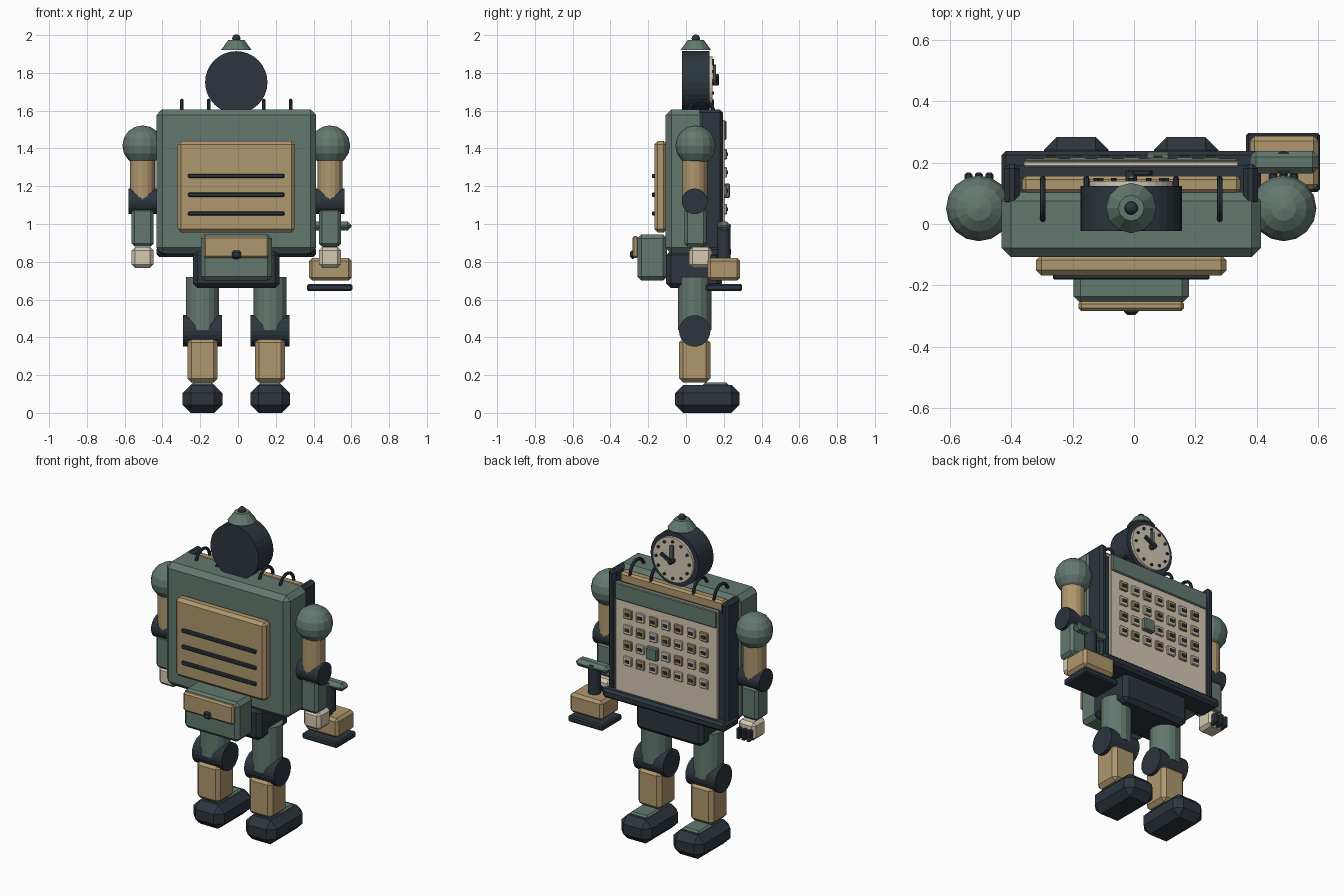
import bpy, bmesh
from math import pi, sin, cos, radians
from mathutils import Matrix, Vector

if "Cube" in bpy.data.objects:
    bpy.data.objects.remove(bpy.data.objects["Cube"])

CX = -0.009   # symmetry plane of the body
CY = 0.046    # depth of the limb axis


def material(name, rgb):
    m = bpy.data.materials.new(name)
    m.diffuse_color = (*rgb, 1)
    m.use_nodes = True
    m.node_tree.nodes["Principled BSDF"].inputs["Base Color"].default_value = m.diffuse_color
    return m


GREEN = material("sage_green", (0.125, 0.19, 0.16))
TAN = material("tan", (0.43, 0.31, 0.155))
DARK = material("dark_slate", (0.025, 0.036, 0.048))
CREAM = material("cream", (0.66, 0.58, 0.45))


def finish(name, bm, mat):
    bmesh.ops.recalc_face_normals(bm, faces=bm.faces[:])
    me = bpy.data.meshes.new(name)
    bm.to_mesh(me)
    bm.free()
    me.materials.append(mat)
    ob = bpy.data.objects.new(name, me)
    bpy.context.collection.objects.link(ob)
    return ob


def box(name, x, y, z, mat, bevel=0.0):
    """Chamfered box from (min, max) pairs; x is relative to the symmetry plane."""
    bm = bmesh.new()
    bmesh.ops.create_cube(bm, size=1)
    for v in bm.verts:
        v.co = [lo + (c + 0.5) * (hi - lo) for c, (lo, hi) in zip(v.co, (x, y, z))]
        v.co.x += CX
    if bevel:
        bmesh.ops.bevel(bm, geom=bm.edges[:], offset=bevel, segments=1, affect='EDGES')
    return finish(name, bm, mat)


def cyl(name, center, r, length, axis, mat, seg=24, r2=None):
    bm = bmesh.new()
    bmesh.ops.create_cone(bm, cap_ends=True, segments=seg, radius1=r,
                          radius2=r if r2 is None else r2, depth=length)
    rot = {'x': Matrix.Rotation(pi / 2, 4, 'Y'), 'y': Matrix.Rotation(-pi / 2, 4, 'X'),
           'z': Matrix.Identity(4)}[axis]
    bm.transform(Matrix.Translation(Vector(center) + Vector((CX, 0, 0))) @ rot)
    return finish(name, bm, mat)


def ball(name, center, r, mat, u=16, v=8):
    bm = bmesh.new()
    bmesh.ops.create_uvsphere(bm, u_segments=u, v_segments=v, radius=r)
    bm.transform(Matrix.Translation(Vector(center) + Vector((CX, 0, 0))))
    return finish(name, bm, mat)


def around(c, half):
    return (c - half, c + half)


# torso and pelvis
box("torso", (-0.422, 0.422), (-0.108, 0.105), (0.845, 1.607), GREEN, 0.03)
box("pelvis", (-0.23, 0.23), (-0.105, 0.19), (0.66, 0.86), DARK, 0.025)

# back panel with vent bars
box("back_panel", (-0.31, 0.31), (-0.168, -0.1), (0.955, 1.44), TAN, 0.018)
for i, z in enumerate((1.055, 1.155, 1.255)):
    box(f"vent_bar_{i}", (-0.255, 0.255), (-0.181, -0.16), around(z, 0.011), DARK, 0.005)

# rear pouch
box("pouch", (-0.188, 0.188), (-0.258, -0.1), (0.70, 0.945), GREEN, 0.022)
box("pouch_flap", (-0.172, 0.172), (-0.284, -0.25), (0.82, 0.937), TAN, 0.01)
box("pouch_clasp", (-0.024, 0.024), (-0.296, -0.27), (0.815, 0.86), DARK, 0.01)

# calendar board
box("paper_stack", (-0.355, 0.355), (0.10, 0.157), (0.87, 1.59), TAN, 0.012)
box("calendar_backing", (-0.375, 0.375), (0.15, 0.19), (0.86, 1.535), DARK)
box("calendar_page", (-0.35, 0.35), (0.186, 0.205), (0.875, 1.55), CREAM, 0.004)
box("calendar_header", (-0.348, 0.348), (0.2, 0.214), (1.445, 1.548), GREEN, 0.005)
box("calendar_tray", (-0.422, 0.422), (0.09, 0.238), (0.825, 0.88), DARK, 0.014)
for s in (-1, 1):
    box("calendar_post", around(s * 0.388, 0.024), (0.057, 0.196), (0.84, 1.605), DARK, 0.016)

# day tiles with a small mark each, one raised green day
for r in range(4):
    for c in range(7):
        x, z = 0.261 - c * 0.087, 1.37 - r * 0.097
        if (r, c) == (2, 2):
            box("marked_day", around(x, 0.038), (0.2, 0.234), around(z, 0.038), GREEN, 0.006)
            continue
        box(f"day_{r}_{c}", around(x, 0.028), (0.2, 0.217), around(z, 0.028),
            (TAN, CREAM)[(r + c) % 2], 0.004)
        box(f"day_mark_{r}_{c}", around(x, 0.014), (0.21, 0.223), around(z, 0.009), DARK)

# binder rings
for x in (-0.288, -0.146, 0.146, 0.288):
    bpy.ops.mesh.primitive_torus_add(
        major_segments=24, minor_segments=8, major_radius=0.067, minor_radius=0.0095,
        location=(x + CX, 0.08, 1.587), rotation=(0, pi / 2, 0))
    ring = bpy.context.object
    ring.name = "binder_ring"
    ring.data.materials.append(DARK)

# clock head
HZ = 1.75
cyl("head", (0, 0.051, HZ), 0.165, 0.146, 'y', DARK, 32)
cyl("clock_face", (0, 0.13, HZ), 0.138, 0.02, 'y', CREAM, 32)
for i in range(12):
    a = i * pi / 6
    cyl(f"hour_mark_{i}", (0.114 * sin(a), 0.143, HZ + 0.114 * cos(a)), 0.0085, 0.012, 'y', DARK, 8)
cyl("clock_hub", (0, 0.152, HZ), 0.018, 0.04, 'y', DARK, 12)


def hand(name, angle, length, half, y, mat):
    ob = box(name, around(-CX, half), around(0, 0.008), (-0.015, length), mat, 0.003)
    ob.location = (CX, y, HZ)
    ob.rotation_euler.y = radians(angle)


hand("minute_hand", 0, 0.095, 0.011, 0.152, GREEN)
hand("hour_hand", 62, 0.075, 0.011, 0.166, DARK)

# hat
cyl("hat", (0, 0.052, 1.947), 0.082, 0.054, 'z', GREEN, 12, 0.042)
ball("hat_knob", (0, 0.052, 1.982), 0.022, DARK, 12, 8)

for s, side in ((-1, "left"), (1, "right")):
    # arm
    ax = s * 0.496
    ball(f"{side}_shoulder", (ax, 0.051, 1.415), 0.107, GREEN)
    cyl(f"{side}_upper_arm", (ax, CY, 1.245), 0.067, 0.27, 'z', TAN, 16)
    cyl(f"{side}_elbow", (ax, CY, 1.12), 0.068, 0.152, 'x', DARK)
    box(f"{side}_forearm", around(ax, 0.058), (-0.008, 0.108), (0.88, 1.085), GREEN, 0.016)
    box(f"{side}_hand", around(ax, 0.058), (0.017, 0.137), (0.768, 0.878), CREAM, 0.018)
    for k in (-1, 0, 1):
        box(f"{side}_finger_{k + 1}", around(ax + k * 0.034, 0.013), (0.115, 0.167),
            (0.772, 0.84), DARK, 0.006)

    # leg
    lx = s * 0.179
    cyl(f"{side}_thigh", (lx, CY, 0.58), 0.088, 0.28, 'z', GREEN, 16)
    cyl(f"{side}_knee", (lx, CY, 0.434), 0.083, 0.205, 'x', DARK)
    box(f"{side}_shin", around(lx, 0.08), around(CY, 0.083), (0.16, 0.395), TAN, 0.022)
    box(f"{side}_foot", around(lx, 0.105), (-0.058, 0.284), (0.0, 0.148), DARK, 0.043)
    box(f"{side}_toe_cap", around(lx, 0.06), (0.09, 0.225), (0.13, 0.16), GREEN, 0.01)

# hand stamp
box("stamp_base", (0.374, 0.614), (0.104, 0.297), (0.645, 0.682), DARK, 0.008)
box("stamp_block", (0.386, 0.61), (0.113, 0.287), (0.70, 0.82), TAN, 0.016)
cyl("stamp_post", (0.496, 0.2, 0.9), 0.036, 0.2, 'z', DARK, 16)
box("stamp_grip", (0.386, 0.61), (0.164, 0.238), (0.965, 1.012), GREEN, 0.02)
